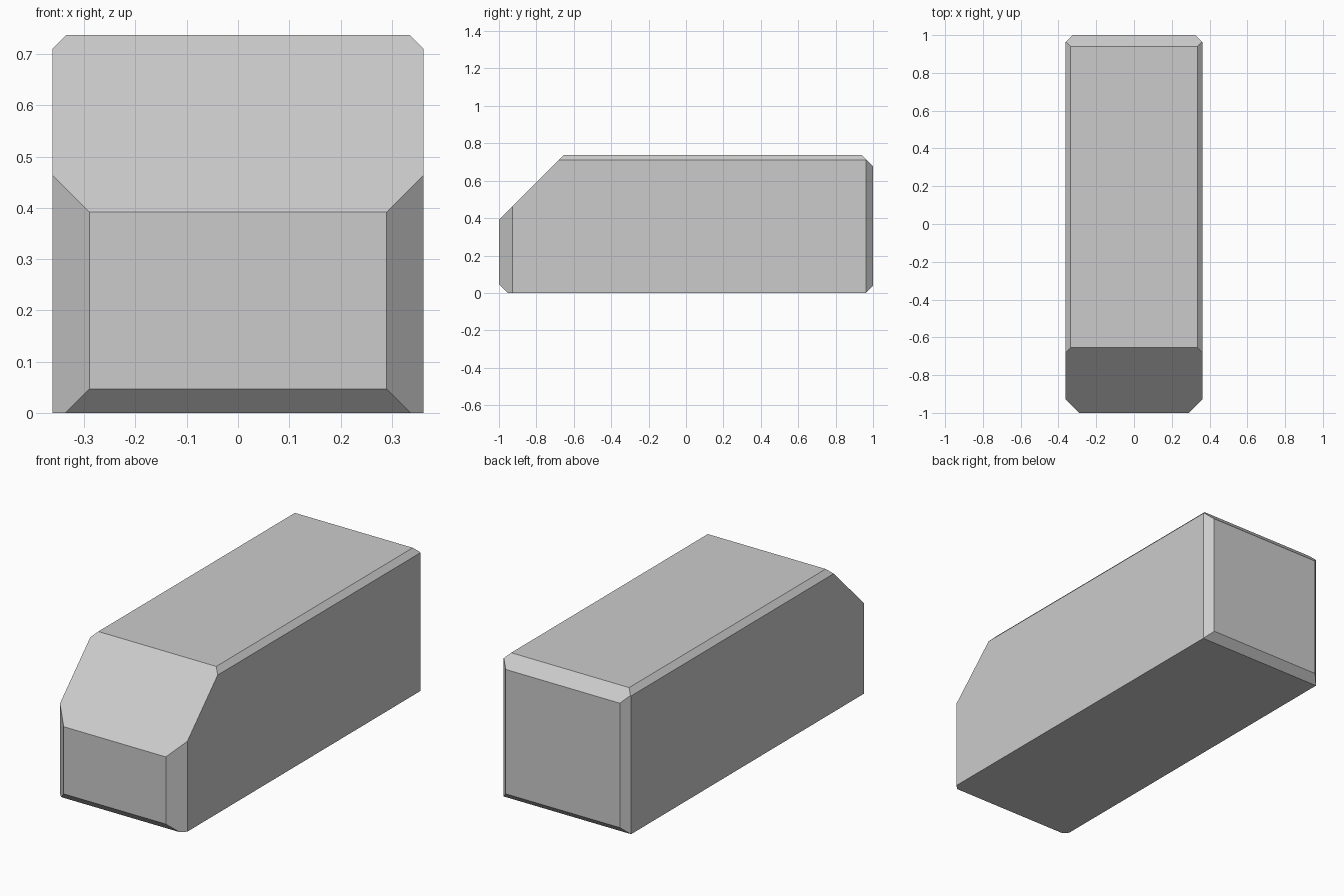
import bpy, bmesh
from mathutils import Vector

if "Cube" in bpy.data.objects:
    bpy.data.objects.remove(bpy.data.objects["Cube"])

HX, HY, H = 0.362, 1.0, 0.737   # half width, half length, height

# Plain block standing on the ground
bm = bmesh.new()
bmesh.ops.create_cube(bm, size=1)
for v in bm.verts:
    v.co = Vector((v.co.x * 2 * HX, v.co.y * 2 * HY, (v.co.z + 0.5) * H))


def chamfer(direction, size):
    """Slice a 45 degree chamfer off the box edge facing the given direction."""
    d = Vector(direction)
    corner = Vector((d.x * HX, d.y * HY, H if d.z > 0 else 0))
    n = d.normalized()
    point = corner - n * size / 2 ** 0.5
    bmesh.ops.bisect_plane(bm, geom=bm.verts[:] + bm.edges[:] + bm.faces[:],
                           dist=1e-6, plane_co=point, plane_no=n, clear_outer=True)
    bmesh.ops.holes_fill(bm, edges=[e for e in bm.edges if e.is_boundary], sides=0)


# Sloped windscreen, then front lower edge and back edges
chamfer((0, -1, 1), 0.345)
chamfer((0, -1, -1), 0.047)
chamfer((0, 1, 1), 0.06)
chamfer((0, 1, -1), 0.038)

# Upright corners and roof edges on both sides
for s in (-1, 1):
    chamfer((s, -1, 0), 0.072)
    chamfer((s, 1, 0), 0.038)
    chamfer((s, 0, 1), 0.027)

bmesh.ops.remove_doubles(bm, verts=bm.verts[:], dist=1e-5)
bmesh.ops.recalc_face_normals(bm, faces=bm.faces[:])

mesh = bpy.data.meshes.new("van_body")
bm.to_mesh(mesh)
bm.free()
bpy.context.collection.objects.link(bpy.data.objects.new("van_body", mesh))
